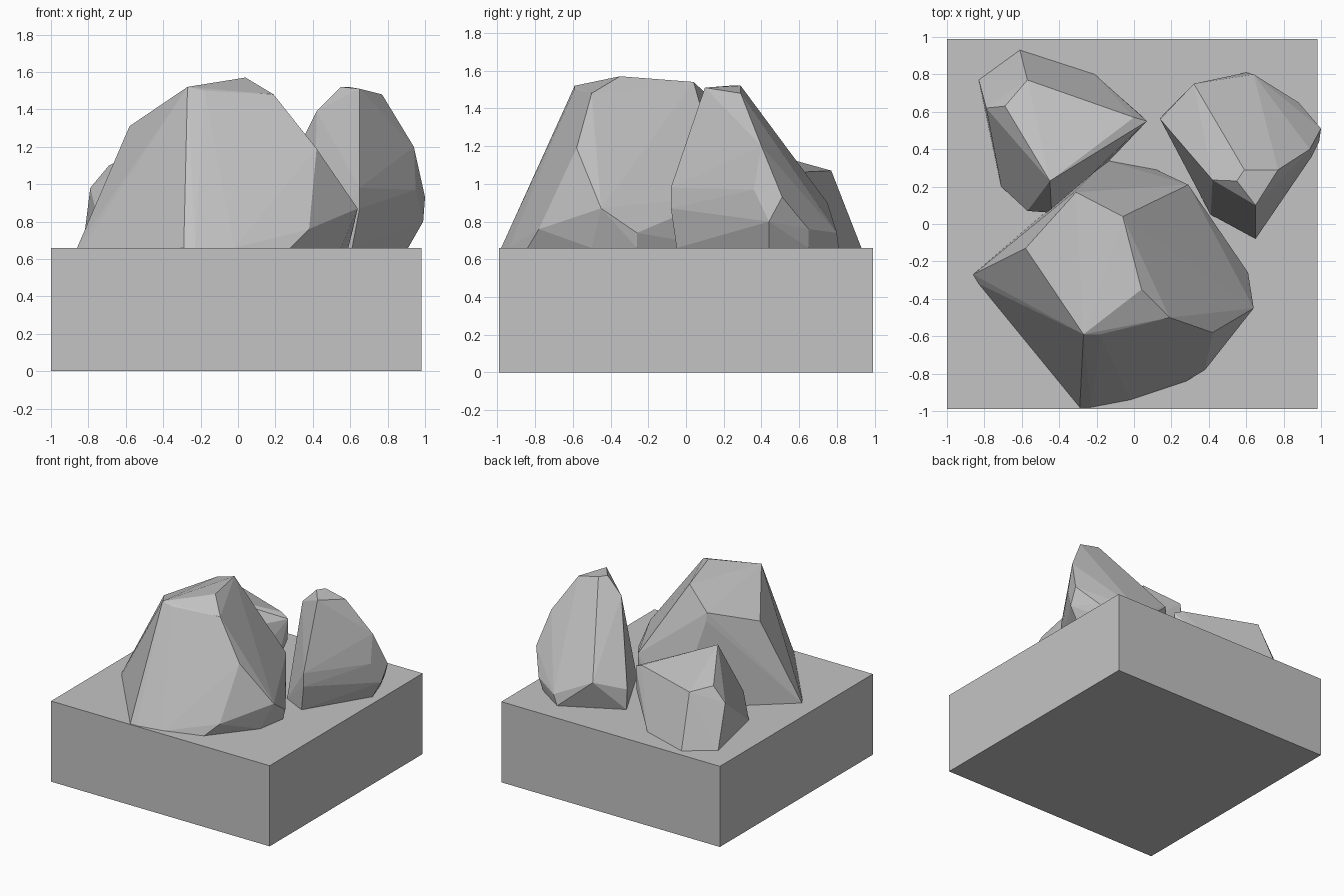
import bpy
import bmesh
import math
from mathutils import Vector

# Remove the default object
default = bpy.data.objects.get("Cube")
if default:
    bpy.data.objects.remove(default, do_unlink=True)

GROUND = 0.66


def make_material(name, grey):
    mat = bpy.data.materials.new(name)
    mat.use_nodes = True
    colour = (grey, grey, grey, 1.0)
    mat.diffuse_color = colour
    mat.node_tree.nodes["Principled BSDF"].inputs["Base Color"].default_value = colour
    return mat


stone = make_material("stone_grey", 0.55)


def finish(name, bm):
    """Turn a bmesh into a flat shaded stone object."""
    bmesh.ops.recalc_face_normals(bm, faces=bm.faces)
    mesh = bpy.data.meshes.new(name)
    bm.to_mesh(mesh)
    bm.free()
    mesh.materials.append(stone)
    obj = bpy.data.objects.new(name, mesh)
    bpy.context.collection.objects.link(obj)
    return obj


def make_block(name, low, high):
    """Axis aligned box between two opposite corners."""
    bm = bmesh.ops and bmesh.new()
    bmesh.ops.create_cube(bm, size=1.0)
    low, high = Vector(low), Vector(high)
    bmesh.ops.scale(bm, vec=high - low, verts=bm.verts)
    bmesh.ops.translate(bm, vec=(low + high) / 2, verts=bm.verts)
    return finish(name, bm)


def make_rock(name, foot, shoulder, crown):
    """Chiselled rock: convex shell over a foot outline, shoulder and crown corners."""
    bm = bmesh.new()
    for x, y in foot:
        bm.verts.new((x, y, GROUND))
    for corner in shoulder + crown:
        bm.verts.new(corner)
    hull = bmesh.ops.convex_hull(bm, input=bm.verts, use_existing_faces=False)
    # Drop corners swallowed by the shell, then merge nearly flat facets
    inside = [v for v in hull["geom_interior"] if isinstance(v, bmesh.types.BMVert)]
    bmesh.ops.delete(bm, geom=inside, context="VERTS")
    bmesh.ops.dissolve_limit(bm, angle_limit=math.radians(2), verts=bm.verts, edges=bm.edges)
    return finish(name, bm)


# Square ground block
make_block("ground_block", (-1, -0.99, 0), (0.98, 0.99, GROUND))

# Large rock at the front
make_rock(
    "large_rock",
    foot=[(-0.86, -0.27), (-0.83, -0.32), (-0.29, -0.98), (-0.23, -0.98), (-0.02, -0.94),
          (0.17, -0.87), (0.28, -0.84), (0.55, -0.5), (0.59, -0.26), (0.29, 0.21),
          (0.12, 0.29), (-0.15, 0.34)],
    shoulder=[(0.42, -0.58, 1.19), (0.64, -0.45, 0.87), (0.38, -0.78, 0.76),
              (0.61, -0.26, 0.74), (0.29, 0.21, 0.94)],
    crown=[(0.04, -0.35, 1.57), (-0.06, 0.04, 1.54), (-0.27, -0.59, 1.52),
           (-0.18, -0.59, 1.5), (-0.15, -0.59, 1.44), (-0.26, -0.6, 1.47),
           (0.07, -0.35, 1.52), (0.19, -0.5, 1.48), (-0.04, 0.04, 1.5),
           (-0.58, -0.13, 1.31), (-0.59, -0.13, 1.25), (-0.31, 0.17, 1.42),
           (-0.31, 0.18, 1.36)],
)

# Tall rock on the left
make_rock(
    "tall_rock",
    foot=[(0.14, 0.57), (0.6, 0.81), (0.84, 0.65), (0.91, 0.44), (0.61, -0.05), (0.41, 0.05)],
    shoulder=[(0.94, 0.4, 1.2), (1, 0.51, 0.93), (0.99, 0.44, 0.8), (0.95, 0.36, 0.97),
              (0.65, -0.08, 0.98), (0.65, -0.08, 0.87), (0.88, 0.65, 0.76),
              (0.64, 0.8, 0.74), (0.32, 0.75, 0.9), (0.14, 0.56, 0.82)],
    crown=[(0.59, 0.29, 1.52), (0.55, 0.23, 1.52), (0.65, 0.1, 1.51),
           (0.77, 0.29, 1.48), (0.42, 0.235, 1.39)],
)

# Small rock at the back right
make_rock(
    "small_rock",
    foot=[(-0.83, 0.77), (-0.61, 0.93), (-0.4, 0.83), (-0.21, 0.8), (0, 0.5),
          (-0.14, 0.33), (-0.44, 0.1), (-0.57, 0.1), (-0.71, 0.2)],
    shoulder=[(-0.79, 0.62, 0.98), (-0.57, 0.07, 0.81), (-0.44, 0.06, 0.92),
              (0.05, 0.57, 0.85), (0.07, 0.55, 1.03)],
    crown=[(-0.69, 0.63, 1.1), (-0.57, 0.77, 1.07), (0, 0.57, 1.06), (-0.45, 0.23, 1.22)],
)
